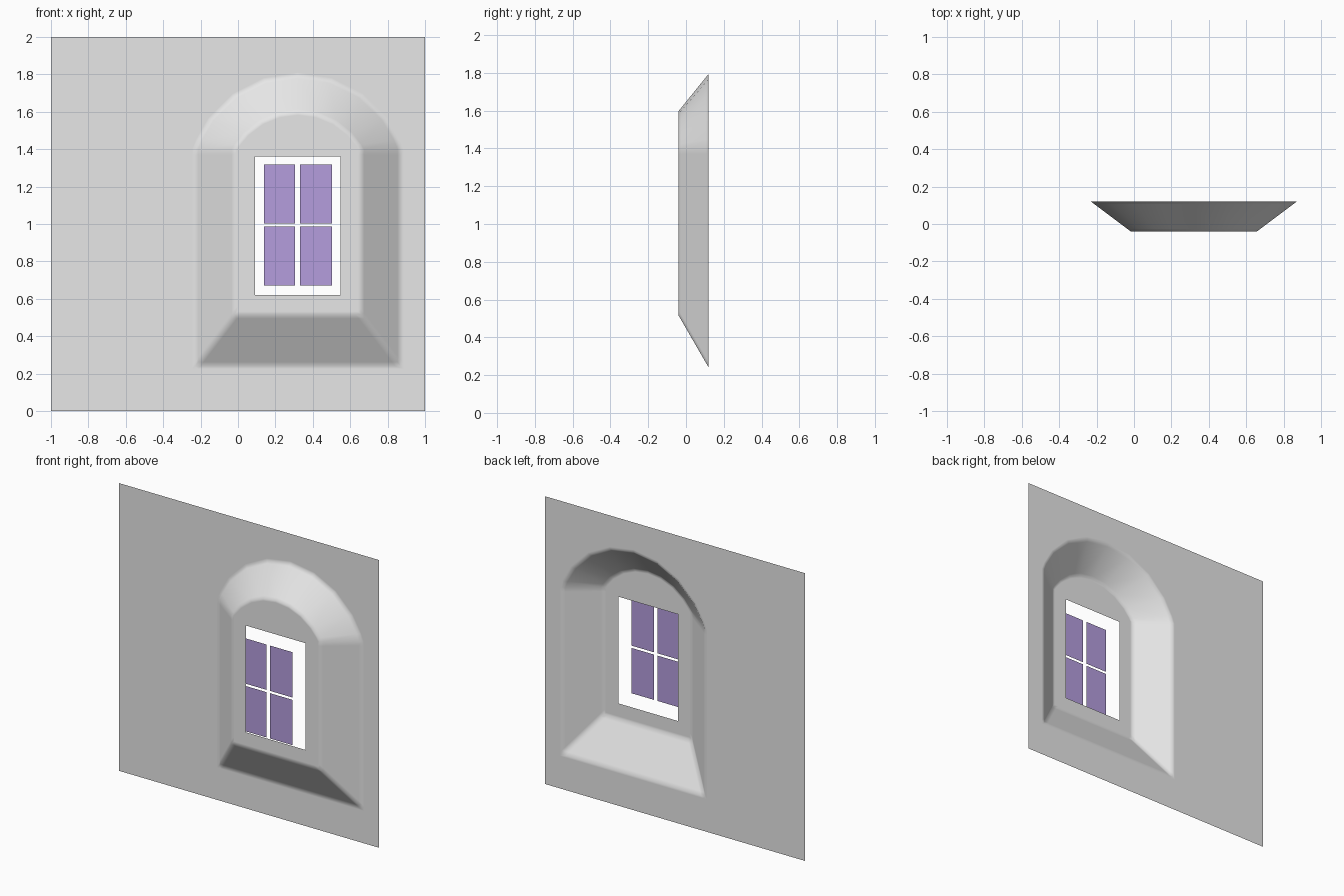
import bpy, bmesh, math
from mathutils import Vector

cube = bpy.data.objects.get("Cube")
if cube:
    bpy.data.objects.remove(cube, do_unlink=True)

CX, SPRING = 0.32, 1.4             # niche axis and arch spring height
BACK, FACE, GLASS = 0.12, -0.04, -0.12
SOFT = 0.03                        # width of the softened edges


def material(name, color):
    m = bpy.data.materials.new(name)
    m.use_nodes = True
    m.diffuse_color = (*color, 1)
    m.node_tree.nodes["Principled BSDF"].inputs["Base Color"].default_value = (*color, 1)
    return m


def make_object(name, bm, mat):
    mesh = bpy.data.meshes.new(name)
    bm.to_mesh(mesh)
    bm.free()
    mesh.materials.append(mat)
    obj = bpy.data.objects.new(name, mesh)
    bpy.context.collection.objects.link(obj)
    return obj


def arch(half, apex, bottom, y):
    """Closed arched outline, with extra points beside each corner."""
    rise = apex - SPRING
    r = (half * half + rise * rise) / (2 * rise)
    sweep = math.asin(half / r)
    steps = [-1, -0.93] + [i / 4 for i in range(-3, 4)] + [0.93, 1]
    pts = [(r * math.sin(sweep * s), apex - r + r * math.cos(sweep * s)) for s in steps]
    pts += [(half, SPRING - SOFT), (half, bottom + SOFT), (half, bottom), (half - SOFT, bottom)]
    pts += [(SOFT - half, bottom), (-half, bottom), (-half, bottom + SOFT), (-half, SPRING - SOFT)]
    return [Vector((CX + x, y, z)) for x, z in pts]


def rect(x0, x1, z0, z1, y):
    return [Vector(p) for p in ((x0, y, z0), (x1, y, z0), (x1, y, z1), (x0, y, z1))]


def add_loop(bm, pts):
    vs = [bm.verts.new(p) for p in pts]
    es = [bm.edges.new((a, b)) for a, b in zip(vs, vs[1:] + vs[:1])]
    return vs, es


# Wall sheet with the arched bay pushed forward and a window opening
outer = arch(0.55, 1.795, 0.24, BACK)
inner = arch(0.337, 1.597, 0.517, FACE)
rings = [
    arch(0.55 + SOFT / 2, 1.795 + SOFT / 2, 0.24 - SOFT / 2, BACK),
    outer,
    [a.lerp(b, 0.08) for a, b in zip(outer, inner)],
    [a.lerp(b, 0.92) for a, b in zip(outer, inner)],
    inner,
    arch(0.337 - SOFT / 2, 1.597 - SOFT / 2, 0.517 + SOFT / 2, FACE),
]
bm = bmesh.new()
loops = [add_loop(bm, ring) for ring in rings]
for (a, _), (b, _) in zip(loops, loops[1:]):
    n = len(a)
    for i in range(n):
        j = (i + 1) % n
        bm.faces.new((a[i], a[j], b[j], b[i]))
border = add_loop(bm, rect(-1, 1, 0, 2, BACK))
opening = add_loop(bm, rect(0.09, 0.547, 0.62, 1.362, FACE))
for one, two in ((border, loops[0]), (opening, loops[-1])):
    bmesh.ops.triangle_fill(bm, edges=one[1] + two[1], use_beauty=True)
bmesh.ops.recalc_face_normals(bm, faces=bm.faces)
if sum(f.normal.y * f.calc_area() for f in bm.faces) > 0:
    bmesh.ops.reverse_faces(bm, faces=bm.faces)
for f in bm.faces:
    f.smooth = True
make_object("wall_with_arched_bay", bm, material("plaster_grey", (0.8, 0.8, 0.8)))

# Four panes floating just in front of the opening
bm = bmesh.new()
for x0, x1 in ((0.14, 0.305), (0.332, 0.502)):
    for z0, z1 in ((0.672, 0.987), (1.003, 1.318)):
        bm.faces.new([bm.verts.new(p) for p in rect(x0, x1, z0, z1, GLASS)])
make_object("window_panes", bm, material("violet_glass", (0.46, 0.34, 0.73)))
